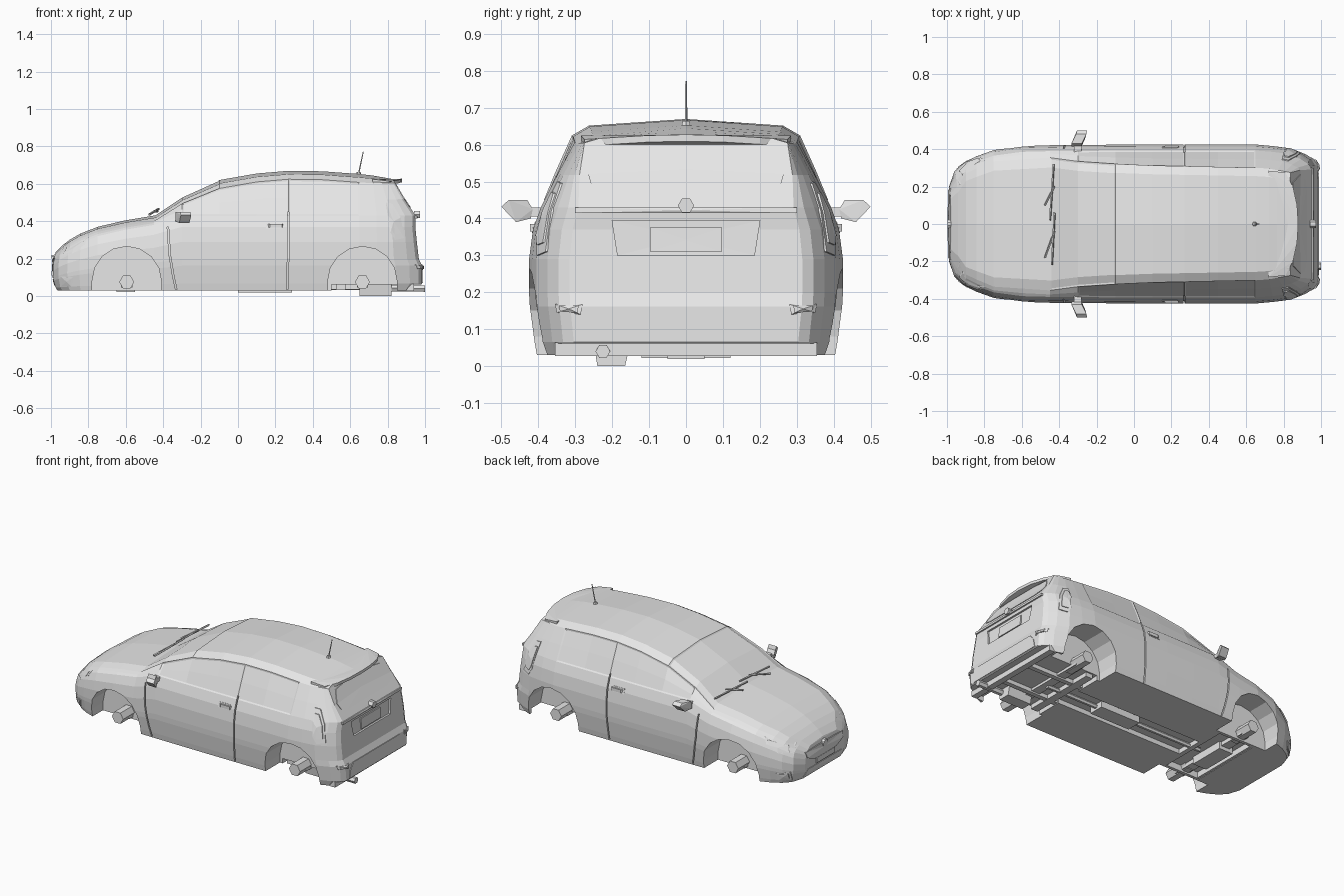
import bpy, bmesh, math
from mathutils import Vector
from mathutils.bvhtree import BVHTree

if "Cube" in bpy.data.objects:
    bpy.data.objects.remove(bpy.data.objects["Cube"])

grey = bpy.data.materials.new("plain_grey")
grey.use_nodes = True
grey.diffuse_color = (.8, .8, .8, 1)
grey.node_tree.nodes["Principled BSDF"].inputs["Base Color"].default_value = (.8, .8, .8, 1)


def finish(name, bm):
    """Turn a bmesh into a named grey object."""
    bmesh.ops.recalc_face_normals(bm, faces=bm.faces)
    mesh = bpy.data.meshes.new(name)
    bm.to_mesh(mesh)
    bm.free()
    mesh.materials.append(grey)
    obj = bpy.data.objects.new(name, mesh)
    bpy.context.collection.objects.link(obj)
    return obj


def curve(table, x):
    """Piecewise linear lookup."""
    if x <= table[0][0]:
        return table[0][1]
    for (a, u), (b, v) in zip(table, table[1:]):
        if x <= b:
            return u + (v - u) * (x - a) / (b - a)
    return table[-1][1]


# Master curves along the car: plan width, centre height, roof edge, edge drop
WIDTH = [(-1, .2), (-.97, .28), (-.92, .325), (-.85, .36), (-.75, .395), (-.58, .42), (0, .425),
         (.68, .425), (.85, .405), (.93, .375), (.98, .345), (1, .315)]
TOP = [(-1, .235), (-.97, .27), (-.89, .32), (-.75, .37), (-.6, .405), (-.45, .43), (-.3, .53),
       (-.1, .62), (.1, .655), (.3, .672), (.5, .665), (.7, .648), (1, .625)]
EDGE = [(-1, .16), (-.92, .27), (-.75, .335), (-.45, .355), (-.3, .335), (0, .315), (.7, .3), (1, .275)]
DROP = [(-1, .025), (-.45, .03), (-.1, .045), (.7, .045), (1, .02)]
# End profiles by height
TAIL = [(.03, .955), (.06, .985), (.16, .985), (.2, .966), (.3, .955), (.4, .945), (.43, .95),
        (.45, .93), (.6, .84), (.68, .81)]
NOSE = [(.03, -.965), (.06, -.985), (.15, -.99), (.22, -.98), (.26, -.965)]
# Side rows: height fraction up to the beltline, width factor
SIDE = [(0, .95), (.09, .965), (.33, .995), (.42, 1), (.65, 1), (.85, .975), (1, .925)]
STATIONS = [-1, -.97, -.92, -.85, -.75, -.6, -.45, -.3, -.1, .1, .27, .45, .65, .75, .85, .93, .98, 1]
FLOOR = .03


def place(x, y, z):
    if x > .7:
        x = .7 + (x - .7) / .3 * (curve(TAIL, z) - .7)
    elif x < -.8:
        x = -.8 + (x + .8) / .2 * (-.8 - curve(NOSE, z))
    return Vector((x, y, z))


def section(x):
    w, top, edge, drop = (curve(t, x) for t in (WIDTH, TOP, EDGE, DROP))
    belt = min(.43, top - .05)
    half = [(0, FLOOR)] + [(w * k, FLOOR + (belt - FLOOR) * f) for f, k in SIDE]
    yb, rail = half[-1][0], top - drop
    half += [(yb * .45 + edge * .55 + .006, (belt + rail) / 2), (edge, rail),
             (edge * .85, top - drop * .4), (0, top)]
    return [place(x, y, z) for y, z in half + [(-y, z) for y, z in half[-2:0:-1]]]


# Body shell
bm = bmesh.new()
rings = [[bm.verts.new(p) for p in section(x)] for x in STATIONS]
n = len(rings[0])
skin = {}
for j, (r, s) in enumerate(zip(rings, rings[1:])):
    for k in range(n):
        m = (k + 1) % n
        skin[j, k] = bm.faces.new((r[k], r[m], s[m], s[k]))
for r in (rings[0], rings[-1]):
    bm.faces.new((r[-1], r[0], r[1]))
    bm.faces.new((r[n // 2 - 1], r[n // 2], r[n // 2 + 1]))
    for k in range(1, n // 2 - 1):
        bm.faces.new((r[k], r[k + 1], r[n - k - 1], r[n - k]))
bmesh.ops.recalc_face_normals(bm, faces=bm.faces)
surface = BVHTree.FromBMesh(bm)


def recess(start, end, rows):
    """Inset a block of skin faces as a pane of glass."""
    j0, j1 = STATIONS.index(start), STATIONS.index(end)
    faces = [skin[j, k] for j in range(j0, j1) for k in rows]
    bmesh.ops.inset_region(bm, faces=faces, thickness=.009, depth=-.004, use_even_offset=True)


recess(-.45, -.1, (9, 10, 11, 12))
for rows in ((7, 8), (13, 14)):
    recess(-.3, .27, rows)
    recess(.27, .65, rows)
body = finish("body_shell", bm)


def hit(axis, sign, a, z):
    """Find the body surface point seen along an axis."""
    aim = Vector((sign, 0, 0)) if axis == "x" else Vector((0, sign, 0))
    origin = aim * 2 + (Vector((0, a, z)) if axis == "x" else Vector((a, 0, z)))
    found = surface.ray_cast(origin, -aim)[0]
    return (found if found else origin - aim * 1.6), aim


def patch(name, outline, axis, sign, low=-.02, high=.006):
    """Thin plate that follows the body surface."""
    b = bmesh.new()
    mid = [sum(p[i] for p in outline) / len(outline) for i in (0, 1)]
    layers = []
    for off in (low, high):
        spots = [hit(axis, sign, *p) for p in list(outline) + [mid]]
        layers.append([b.verts.new(p + aim * off) for p, aim in spots])
    count = len(outline)
    for k in range(count):
        m = (k + 1) % count
        b.faces.new((layers[0][k], layers[0][m], layers[1][m], layers[1][k]))
        for layer in layers:
            b.faces.new((layer[k], layer[m], layer[-1]))
    return finish(name, b)


def framed(name, outline, axis, sign):
    """Plate with a smaller raised lens on it."""
    patch(name, outline, axis, sign)
    mid = [sum(p[i] for p in outline) / len(outline) for i in (0, 1)]
    lens = [[mid[i] + (p[i] - mid[i]) * .72 for i in (0, 1)] for p in outline]
    patch(name + "_lens", lens, axis, sign, high=.01)


def both(half):
    """Close a symmetric outline from its +y half."""
    return half + [(-y, z) for y, z in reversed(half)]


def strip(name, path, sign, width=.008):
    """Groove cutter along a side path."""
    b = bmesh.new()
    loops = []
    for x, z in path:
        p, aim = hit("y", sign, x, z)
        loops.append([b.verts.new(p + aim * d + Vector((s * width / 2, 0, 0)))
                      for s, d in ((-1, -.012), (1, -.012), (1, .03), (-1, .03))])
    for r, s in zip(loops, loops[1:]):
        for k in range(4):
            b.faces.new((r[k], r[k - 1], s[k - 1], s[k]))
    b.faces.new(loops[0])
    b.faces.new(loops[-1])
    return finish(name, b)


def hull(name, points):
    b = bmesh.new()
    for p in points:
        b.verts.new(p)
    bmesh.ops.convex_hull(b, input=b.verts)
    bmesh.ops.dissolve_limit(b, angle_limit=.01, verts=b.verts, edges=b.edges)
    return finish(name, b)


def box(name, xs, ys, zs):
    return hull(name, [(x, y, z) for x in xs for y in ys for z in zs])


def rod(name, a, b, radius, sides=6, tip=1):
    a, b = Vector(a), Vector(b)
    turn = (b - a).to_track_quat("Z", "Y")
    ring = [turn @ Vector((math.cos(t), math.sin(t), 0)) * radius
            for t in (math.tau * i / sides for i in range(sides))]
    return hull(name, [a + v for v in ring] + [b + v * tip for v in ring])


def cut(cutter):
    cutter.hide_render = True
    mod = body.modifiers.new("cut", "BOOLEAN")
    mod.operation, mod.solver, mod.object = "DIFFERENCE", "EXACT", cutter
    bpy.context.view_layer.objects.active = body
    bpy.ops.object.modifier_apply(modifier=mod.name)
    bpy.data.objects.remove(cutter)


# Wheel wells, underbody pockets, door gaps and plate recess
AXLES = (("front", -.595), ("rear", .665))
for label, cx in AXLES:
    for s in (-1, 1):
        arch = [(cx + .185 * math.cos(t), .08 + .185 * math.sin(t))
                for t in (math.pi * i / 8 for i in range(9))]
        arch += [(cx - .185, -.1), (cx + .185, -.1)]
        cut(hull("well_cutter", [(x, s * y, z) for x, z in arch for y in (.26, .6)]))
cut(box("tunnel_cutter", (-.42, .52), (-.09, .09), (-.1, .06)))
cut(box("front_pocket_cutter", (-.7, -.45), (-.24, .24), (-.1, .07)))
cut(box("rear_pocket_cutter", (.5, 1.2), (-.355, .355), (-.1, .061)))
for s in (-1, 1):
    cut(strip("front_gap_cutter", [(-.33, .035), (-.345, .1), (-.365, .22), (-.375, .37)], s))
    cut(strip("rear_gap_cutter", [(.262, .035), (.268, .2), (.27, .45)], s))
cut(patch("plate_cutter", both([(.185, .3), (.2, .395)]), "x", 1, -.012, .04))

# Tail details
patch("rear_window", both([(.2, .472), (.255, .487), (.265, .52), (.225, .585), (.1, .6)]), "x", 1, high=.004)
patch("rear_plate", both([(.098, .31), (.098, .375)]), "x", 1, high=-.004)
patch("rear_bumper_panel", both([(.275, .07), (.265, .12), (.235, .16)]), "x", 1, high=.004)
patch("tailgate_ridge", both([(.3, .415), (.3, .43)]), "x", 1, high=.012)
rod("tail_badge", (.94, 0, .435), (.972, 0, .435), .022)
wing = [(.72, .285), (.81, .275), (.85, .2), (.872, .1), (.878, 0)]
hull("roof_spoiler", [(x, s * y, .652 - (x - .7) * .14 - .3 * y * y - d)
                      for x, y in wing for s in (-1, 1) for d in (0, .018)])

# Nose details
patch("upper_grille", both([(.11, .135), (.18, .165), (.19, .2), (.1, .205)]), "x", -1)
patch("lower_grille", both([(.2, .05), (.17, .09)]), "x", -1, high=.004)
patch("front_plate", both([(.09, .1), (.09, .135)]), "x", -1, high=.008)
rod("nose_badge", (-.96, 0, .2), (-.995, 0, .195), .025, 10)

# Paired parts
for s, label in ((1, "left"), (-1, "right")):
    framed(label + "_headlight", [(-.955, .215), (-.93, .262), (-.8, .312), (-.82, .275), (-.89, .225)], "y", s)
    framed(label + "_tail_light", [(.79, .5), (.825, .495), (.87, .42), (.89, .31), (.84, .3),
                                   (.815, .34), (.8, .43)], "y", s)
    framed(label + "_rear_reflector", [(s * y, z) for y, z in ((.285, .14), (.35, .145), (.355, .168), (.28, .168))],
           "x", 1)
    framed(label + "_fog_light", [(-.95, .05), (-.89, .05), (-.88, .1), (-.95, .105)], "y", s)
    hull(label + "_mirror", [(x + lean, s * y, z)
                             for y, z, lean in ((.42, .4, 0), (.43, .45, 0), (.48, .45, .025),
                                                (.5, .432, .03), (.46, .39, .02), (.415, .425, 0))
                             for x in (-.335, -.28)])
    hull(label + "_mirror_stem", [(x, s * y, z) for x in (-.32, -.28) for y in (.37, .43) for z in (.405, .43)])
    hull(label + "_door_handle", [(x, s * y, z) for x, y in ((.14, .39), (.25, .39), (.17, .422), (.235, .422))
                                  for z in (.365, .385)])
    patch(label + "_handle_cup", [(.15, .36), (.23, .36), (.24, .375), (.23, .392), (.15, .392)], "y", s, high=.002)
    for end, cx in AXLES:
        rod(f"{label}_{end}_hub", (cx, s * .2, .075), (cx, s * .375, .075), .04)

# Wipers and aerial
for name, a, b in (("left_wiper_blade", (-.43, .32, .452), (-.45, .02, .452)),
                   ("left_wiper_arm", (-.475, .1, .436), (-.425, .2, .465)),
                   ("right_wiper_blade", (-.425, .06, .464), (-.44, -.22, .455)),
                   ("right_wiper_arm", (-.475, -.18, .434), (-.425, -.04, .466))):
    rod(name, a, b, .006, 5)
rod("aerial_base", (.645, 0, .64), (.645, 0, .664), .017, 6, .6)
rod("aerial", (.645, 0, .655), (.67, 0, .772), .004, 5, .6)

# Underbody
for label, cx in AXLES:
    box(label + "_axle_beam", (cx - .03, cx + .03), (-.3, .3), (.045, .09))
    box(label + "_cross_member", (cx - .14, cx - .09), (-.25, .25), (.033, .08))
box("front_subframe", (-.65, -.55), (-.12, .12), (.022, .08))
box("catalyst", (0, .29), (-.05, .05), (.02, .065))
rod("exhaust_pipe", (-.5, 0, .045), (.66, 0, .045), .014)
hull("muffler", [(x, y, z) for x in (.65, .82) for y, z in ((-.25, .065), (-.15, .065), (-.24, 0), (-.165, 0))])
rod("tail_pipe", (.8, -.225, .042), (1, -.225, .04), .02)
for s in (-1, 1):
    box("rear_chassis_rail", (.5, .93), (s * .1, s * .13), (.035, .07))
box("rear_skirt_bar", (.9, .94), (-.355, .355), (.028, .064))
